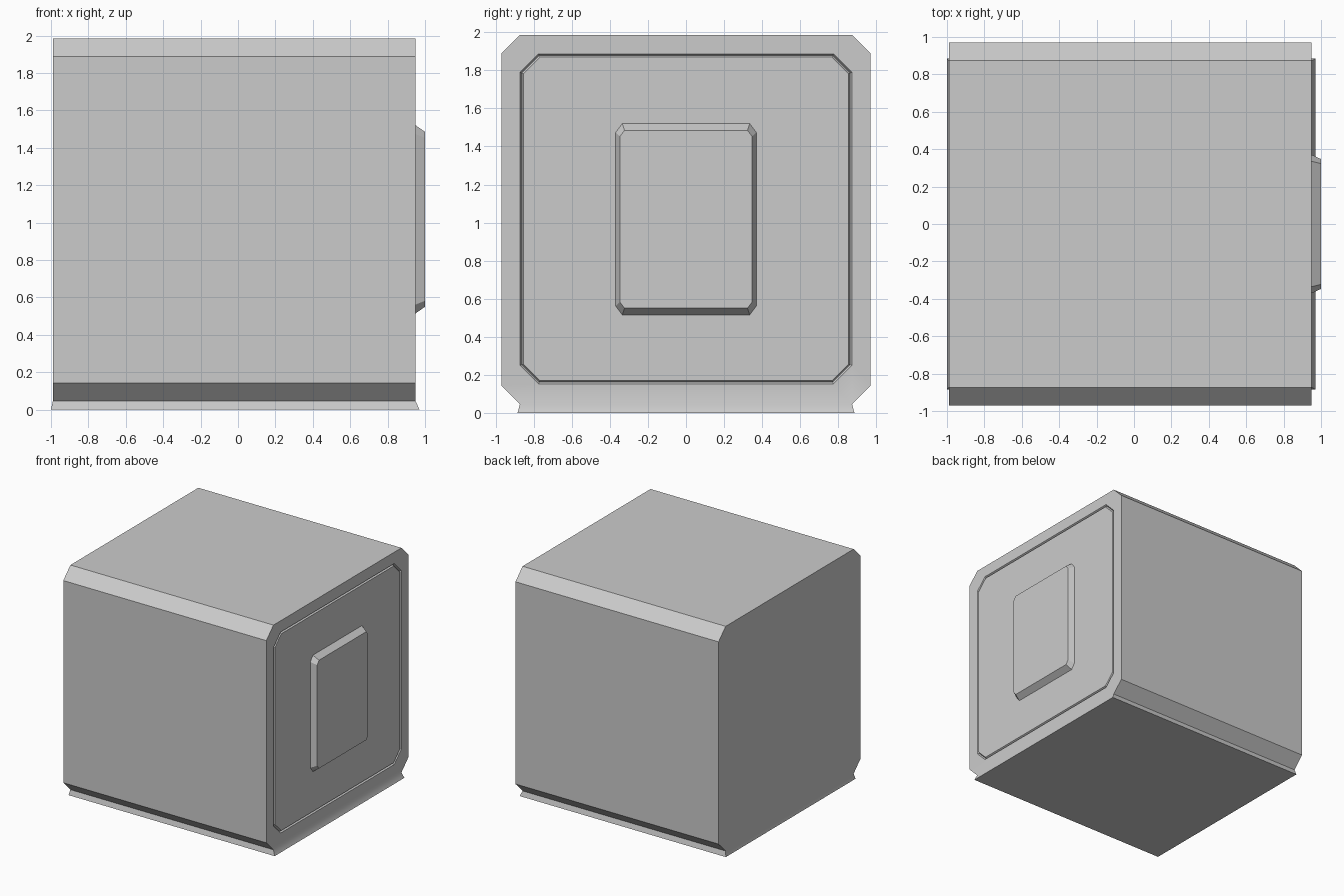
import bpy, bmesh, math

if "Cube" in bpy.data.objects:
    bpy.data.objects.remove(bpy.data.objects["Cube"])


def octagon(x, half_y, z0, z1, cy, cz):
    """Eight-sided ring in the YZ plane at x, starting with its bottom edge."""
    return [(x, -half_y + cy, z0), (x, half_y - cy, z0),
            (x, half_y, z0 + cz), (x, half_y, z1 - cz),
            (x, half_y - cy, z1), (x, -half_y + cy, z1),
            (x, -half_y, z1 - cz), (x, -half_y, z0 + cz)]


bm = bmesh.new()
rings = [
    # chamfered body, left to right
    octagon(-0.99, 0.97, 0.045, 1.985, 0.097, 0.097),
    octagon(0.95, 0.97, 0.045, 1.985, 0.097, 0.097),
    # V-shaped seam groove on the right face
    octagon(0.95, 0.872, 0.152, 1.887, 0.097, 0.097),
    octagon(0.935, 0.863, 0.161, 1.878, 0.092, 0.092),
    octagon(0.95, 0.854, 0.170, 1.869, 0.087, 0.087),
    # raised centre panel
    octagon(0.95, 0.37, 0.515, 1.52, 0.035, 0.047),
    octagon(1.0, 0.347, 0.55, 1.485, 0.024, 0.032),
]
rings = [[bm.verts.new(p) for p in r] for r in rings]

# skin neighbouring rings and close both ends
walls = []
for a, b in zip(rings, rings[1:]):
    for i in range(8):
        j = (i + 1) % 8
        walls.append(bm.faces.new((a[i], a[j], b[j], b[i])))
bm.faces.new(rings[0])
bm.faces.new(rings[-1])

# flared foot drawn down from the underside
foot = bmesh.ops.extrude_discrete_faces(bm, faces=[walls[0]])["faces"][0]
for v in foot.verts:
    v.co = (-1.0 if v.co.x < 0 else 0.97, math.copysign(0.885, v.co.y), 0)

bmesh.ops.recalc_face_normals(bm, faces=bm.faces)
mesh = bpy.data.meshes.new("cube_body")
bm.to_mesh(mesh)
bm.free()
body = bpy.data.objects.new("cube_body", mesh)
bpy.context.collection.objects.link(body)

# soft blend only where the foot flares out of the ends
bpy.context.view_layer.objects.active = body
body.select_set(True)
bpy.ops.object.shade_smooth_by_angle(angle=math.radians(30))
